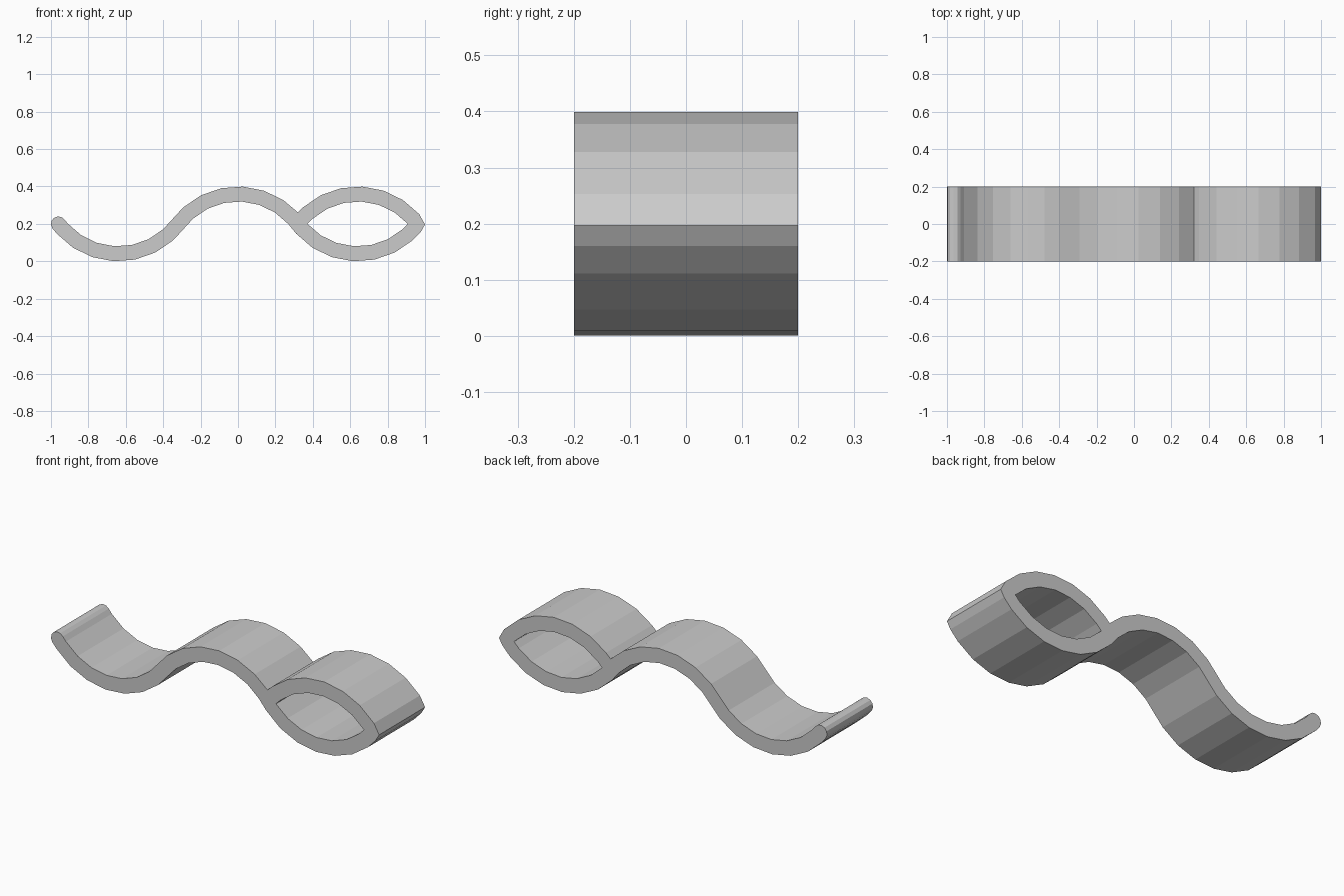
import bpy, bmesh
from math import sin, cos, radians, pi
from mathutils import Matrix

cube = bpy.data.objects.get("Cube")
if cube:
    bpy.data.objects.remove(cube, do_unlink=True)

SPAN = 0.64           # distance between wave crests and troughs
INNER, OUTER = 0.36, 0.44
JOINT = 53.13         # half angle of every arc
STEP, OFFSET = 15, 3.3
HALF_WIDTH = 0.2


def arc(cx, crest, radius, start, end):
    """Faceted arc; angles are measured from the crest (or trough), + toward +x."""
    side = 1 if crest else -1
    cz = -0.04 if crest else 0.44
    angles = [side * OFFSET + STEP * k for k in range(-4, 5)]
    low, high = min(start, end), max(start, end)
    angles = [a for a in angles if low + 0.5 < a < high - 0.5]
    angles = sorted(angles + [start, end], reverse=start > end)
    return [(cx + radius * sin(radians(a)), cz + side * radius * cos(radians(a)))
            for a in angles]


# Outer outline: along the upper surface, around the tip, back underneath
outline = arc(-SPAN, False, INNER, -JOINT, JOINT)
outline += arc(0, True, OUTER, -JOINT, 46.66)
outline += arc(SPAN, True, OUTER, -46.66, 48.3)
outline += [(1.0, 0.197), (0.979, 0.16)]
outline += arc(SPAN, False, OUTER, 41.7, -JOINT)
outline += arc(0, True, INNER, JOINT, -JOINT)
outline += arc(-SPAN, False, OUTER, JOINT, -JOINT)

# Rounded free end
for k in range(1, 6):
    a = radians(216.87) - k * pi / 6
    outline.append((-0.96 + 0.04 * cos(a), 0.2 + 0.04 * sin(a)))

# Eye-shaped opening of the closed loop
opening = arc(SPAN, True, INNER, -48.19, 48.19) + arc(SPAN, False, INNER, 48.19, -48.19)

# Filled and extruded profile
curve = bpy.data.curves.new("wave_profile", "CURVE")
curve.dimensions = "2D"
curve.fill_mode = "BOTH"
curve.extrude = HALF_WIDTH
for points in (outline, opening):
    clean = []
    for p in points:
        if not any(abs(p[0] - q[0]) + abs(p[1] - q[1]) < 0.002 for q in clean):
            clean.append(p)
    spline = curve.splines.new("POLY")
    spline.points.add(len(clean) - 1)
    for point, (x, z) in zip(spline.points, clean):
        point.co = (x, z, 0, 1)
    spline.use_cyclic_u = True

profile = bpy.data.objects.new("wave_profile", curve)
bpy.context.scene.collection.objects.link(profile)
bpy.context.view_layer.update()
graph = bpy.context.evaluated_depsgraph_get()
mesh = bpy.data.meshes.new_from_object(profile.evaluated_get(graph))
bpy.data.objects.remove(profile, do_unlink=True)

# Stand the profile upright and weld its sides to its faces
mesh.transform(Matrix.Rotation(pi / 2, 4, "X"))
bm = bmesh.new()
bm.from_mesh(mesh)
bmesh.ops.remove_doubles(bm, verts=bm.verts, dist=0.0005)
bmesh.ops.recalc_face_normals(bm, faces=bm.faces)
for face in bm.faces:
    face.smooth = False
bm.to_mesh(mesh)
bm.free()

# Single grey colour
grey = bpy.data.materials.new("light_grey")
grey.use_nodes = True
colour = (0.6, 0.6, 0.6, 1)
grey.diffuse_color = colour
grey.node_tree.nodes["Principled BSDF"].inputs["Base Color"].default_value = colour
mesh.materials.clear()
mesh.materials.append(grey)

band = bpy.data.objects.new("wavy_band", mesh)
bpy.context.scene.collection.objects.link(band)
